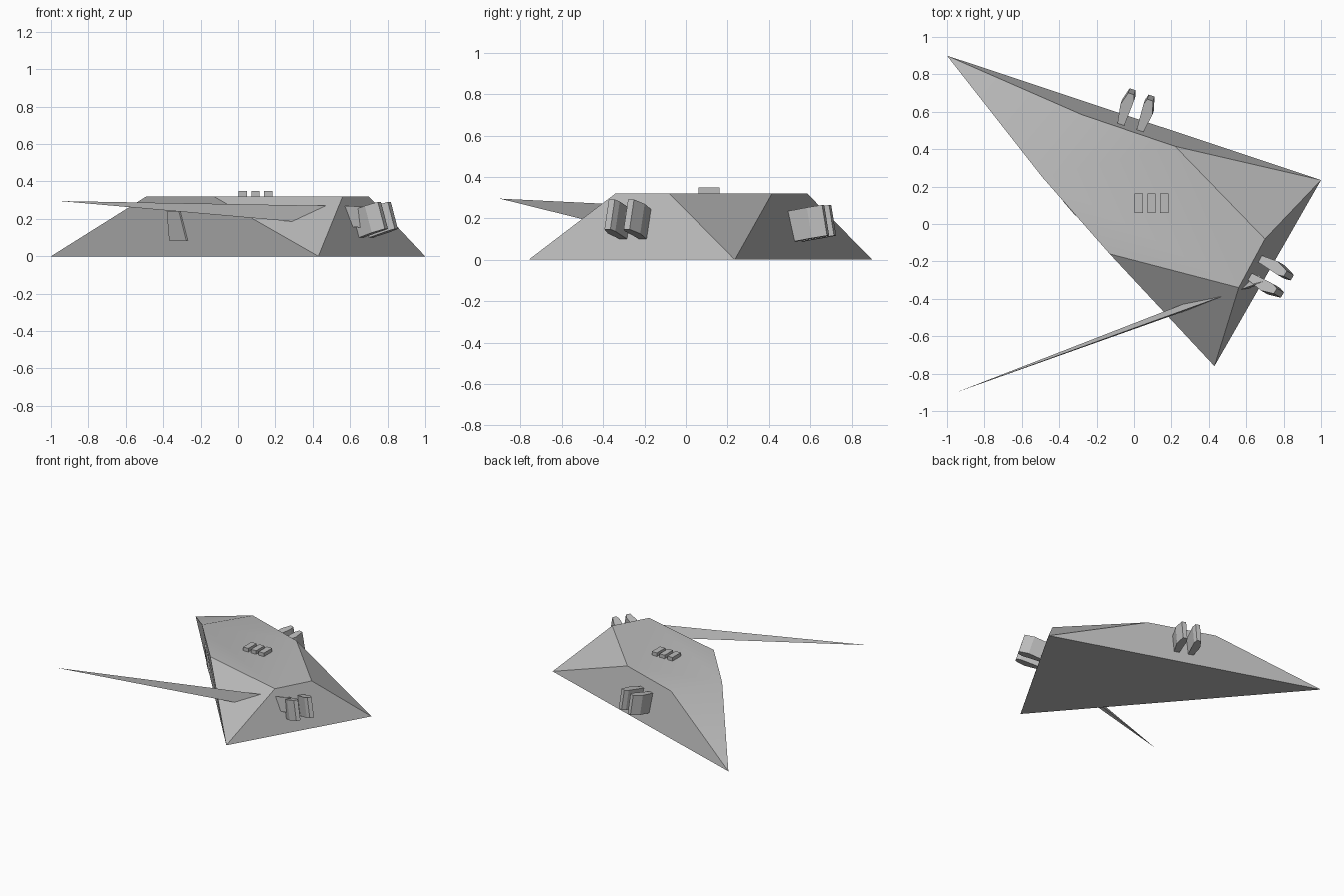
import bpy, bmesh, math
from mathutils import Vector

cube = bpy.data.objects.get("Cube")
if cube:
    bpy.data.objects.remove(cube, do_unlink=True)

# One plain grey for the whole model
grey = bpy.data.materials.new("matte grey")
grey.use_nodes = True
colour = (0.5, 0.5, 0.5, 1)
grey.diffuse_color = colour
grey.node_tree.nodes["Principled BSDF"].inputs["Base Color"].default_value = colour


def build(name, verts, faces):
    mesh = bpy.data.meshes.new(name)
    mesh.from_pydata([tuple(v) for v in verts], [], faces)
    bm = bmesh.new()
    bm.from_mesh(mesh)
    bmesh.ops.recalc_face_normals(bm, faces=bm.faces)
    bm.to_mesh(mesh)
    bm.free()
    mesh.materials.append(grey)
    obj = bpy.data.objects.new(name, mesh)
    bpy.context.collection.objects.link(obj)
    return obj


def prism(name, ring, offset):
    """Close a ring of points and sweep it along offset."""
    n = len(ring)
    verts = ring + [p + offset for p in ring]
    sides = [(i, (i + 1) % n, (i + 1) % n + n, i + n) for i in range(n)]
    return build(name, verts, [tuple(range(n)), tuple(range(n, 2 * n))] + sides)


# Faceted hull: triangular base with a six-sided deck
base = [Vector(p) for p in ((-1, 0.9, 0), (1, 0.235, 0), (0.43, -0.76, 0))]
deck = [(-0.28, 0.585), (0.22, 0.415), (0.70, -0.08),
        (0.56, -0.34), (-0.13, -0.16), (-0.49, 0.25)]
hull_faces = [(0, 1, 2), (3, 4, 5, 6, 7, 8),
              (0, 3, 8), (1, 5, 4), (2, 7, 6),
              (0, 1, 4, 3), (1, 2, 6, 5), (2, 0, 8, 7)]
hull = build("hull", base + [Vector((x, y, 0.32)) for x, y in deck], hull_faces)
bpy.context.view_layer.objects.active = hull
hull.select_set(True)
bpy.ops.object.shade_smooth_by_angle(angle=math.radians(30))
hull.select_set(False)

# Long three-sided spike running through the front corner
tip = Vector((-0.95, -0.9, 0.295))
root = [Vector(p) for p in ((0.70, -0.304, 0.266), (0.70, -0.313, 0.15),
                            (0.665, -0.272, 0.171))]
build("spike", [tip] + root, [(1, 2, 3), (0, 1, 2), (0, 2, 3), (0, 3, 1)])

# Mirrored pairs of angled fins, standing square to the sloping sides
fin_profile = [(0.035, -0.03), (0.072, -0.03), (0.09, 0.08),
               (0.07, 0.152), (0.037, 0.152), (0.027, 0.12)]


def fin_pair(name, start, end, centre, lean):
    along = (end - start).normalized()
    flat_out = Vector((-along.y, along.x, 0))
    out = (flat_out + Vector((0, 0, lean))).normalized()
    up = (Vector((0, 0, 1)) - flat_out * lean).normalized()
    for side, label in ((-1, "first"), (1, "second")):
        ring = [centre + along * side * t + out * n - up * 0.075
                for t, n in fin_profile]
        prism(f"{name}_{label}", ring, up * 0.15)


fin_pair("back_fin", base[0], base[1], Vector((-0.008, 0.549, 0.165)), 0.17)
fin_pair("left_fin", base[1], base[2], Vector((0.675, -0.25, 0.175)), 0.3)

# Shallow plate on the long overhanging side
edge = (base[2] - base[0]).normalized()
outward = Vector((edge.y, -edge.x, 0))
foot = base[0].lerp(base[2], 0.485)
plate = [foot + edge * t + outward * (z * 0.11 - 0.02) + Vector((0, 0, z))
         for t, z in ((-0.07, 0.085), (0.07, 0.085), (0.03, 0.24), (-0.07, 0.24))]
prism("side_plate", plate, outward * 0.032)

# Three plain raised blocks on the deck
for i in range(3):
    x = 0.003 + 0.068 * i
    block = [Vector((x + dx, y, 0.315)) for dx, y in
             ((0, 0.06), (0.045, 0.06), (0.045, 0.163), (0, 0.163))]
    prism(f"deck_block_{i + 1}", block, Vector((0, 0, 0.033)))
